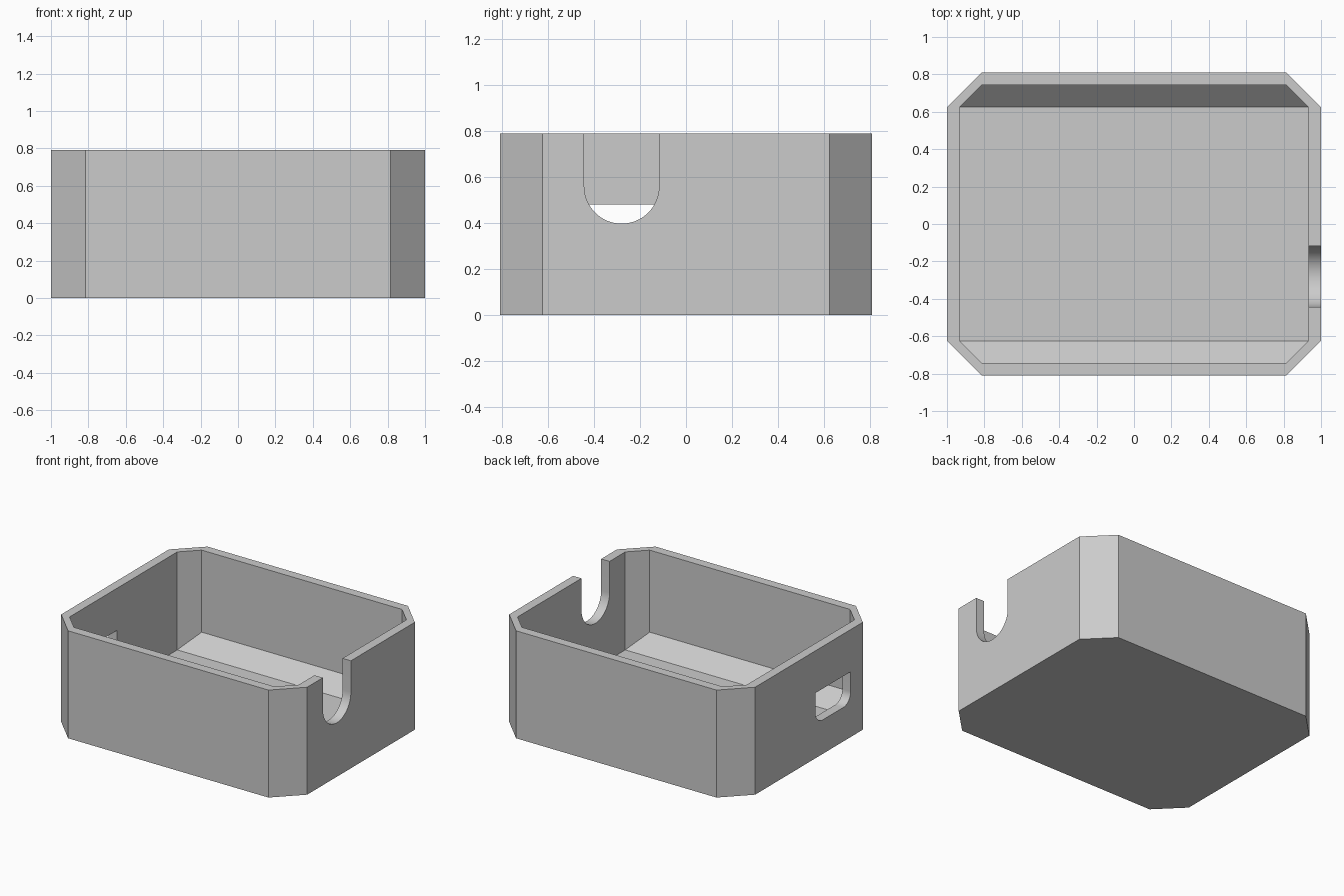
import bpy
import bmesh
import math

cube = bpy.data.objects.get("Cube")
if cube:
    bpy.data.objects.remove(cube, do_unlink=True)

# Main dimensions
HALF_X, HALF_Y, HEIGHT = 1.0, 0.81, 0.79
CHAMFER = 0.185
WALL = 0.068
INNER_X, INNER_Y = HALF_X - WALL, HALF_Y - WALL
INNER_CHAMFER = 0.117
SIDE_Y = -0.28          # centre line of both side openings

grey = bpy.data.materials.new("light_grey")
grey.use_nodes = True
colour = (0.6, 0.6, 0.6, 1)
grey.diffuse_color = colour
grey.node_tree.nodes["Principled BSDF"].inputs["Base Color"].default_value = colour


def convex_solid(name, points):
    """Closed solid around the points, with flat areas merged."""
    bm = bmesh.new()
    for p in points:
        bm.verts.new(p)
    bmesh.ops.convex_hull(bm, input=bm.verts)
    bmesh.ops.dissolve_limit(bm, angle_limit=math.radians(0.5),
                             verts=bm.verts, edges=bm.edges)
    bmesh.ops.recalc_face_normals(bm, faces=bm.faces)
    mesh = bpy.data.meshes.new(name)
    bm.to_mesh(mesh)
    bm.free()
    mesh.materials.append(grey)
    obj = bpy.data.objects.new(name, mesh)
    bpy.context.collection.objects.link(obj)
    return obj


def octagon(hx, hy, c, z):
    return [(sx * x, sy * y, z) for sx in (-1, 1) for sy in (-1, 1)
            for x, y in ((hx, hy - c), (hx - c, hy))]


def arc(cy, cz, r, start, end, steps):
    angles = [math.radians(start + (end - start) * i / steps) for i in range(steps + 1)]
    return [(cy + r * math.cos(a), cz + r * math.sin(a)) for a in angles]


def along_x(profile, x0, x1):
    return [(x, y, z) for x in (x0, x1) for y, z in profile]


# Box body with chamfered corners
box = convex_solid("enclosure_box", octagon(HALF_X, HALF_Y, CHAMFER, 0)
                   + octagon(HALF_X, HALF_Y, CHAMFER, HEIGHT))

# Cavity, sloping inward at the front and back of the floor
floor_z = 0.07
cavity = convex_solid("cavity_cutter",
    octagon(INNER_X, INNER_Y, INNER_CHAMFER, HEIGHT + 0.1)
    + [(sx * x, sy * y, z) for sx in (-1, 1) for sy in (-1, 1)
       for x, y, z in ((INNER_X, INNER_Y - INNER_CHAMFER, floor_z),
                       (INNER_X - INNER_CHAMFER, INNER_Y, floor_z + INNER_CHAMFER))])

# Round-bottomed cable notch, open at the rim
r = 0.163
notch = convex_solid("notch_cutter", along_x(
    arc(SIDE_Y, 0.56, r, 180, 360, 32)
    + [(SIDE_Y - r, 0.95), (SIDE_Y + r, 0.95)], 0.8, 1.2))

# Port slot with rounded lower corners
w, r, top, bottom = 0.205, 0.085, 0.48, 0.25
slot = convex_solid("slot_cutter", along_x(
    arc(SIDE_Y - w + r, bottom + r, r, 180, 270, 10)
    + arc(SIDE_Y + w - r, bottom + r, r, 270, 360, 10)
    + [(SIDE_Y - w, top), (SIDE_Y + w, top)], -1.2, -0.8))

# Cut the openings and remove the cutters
cutters = (cavity, notch, slot)
for cutter in cutters:
    mod = box.modifiers.new(cutter.name, "BOOLEAN")
    mod.operation = "DIFFERENCE"
    mod.solver = "EXACT"
    mod.object = cutter
bpy.context.view_layer.update()
result = bpy.data.meshes.new_from_object(
    box.evaluated_get(bpy.context.evaluated_depsgraph_get()))
box.modifiers.clear()
box.data = result
for cutter in cutters:
    bpy.data.objects.remove(cutter, do_unlink=True)

bpy.ops.object.select_all(action="DESELECT")
box.select_set(True)
bpy.context.view_layer.objects.active = box
bpy.ops.object.shade_smooth_by_angle(angle=math.radians(30))
